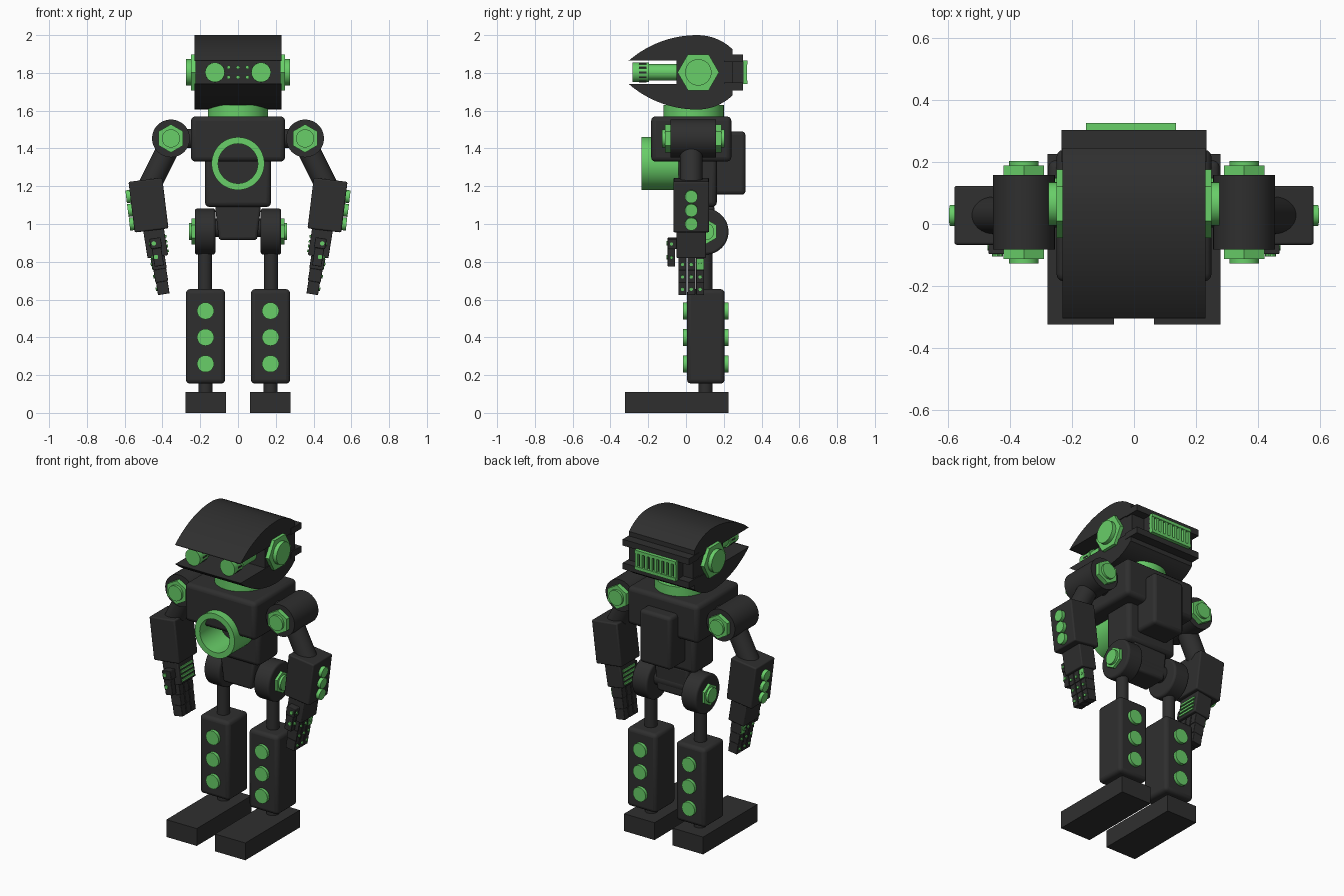
import bpy, bmesh, math
from mathutils import Matrix, Vector

cube = bpy.data.objects.get("Cube")
if cube:
    bpy.data.objects.remove(cube)


def material(name, rgb):
    m = bpy.data.materials.new(name)
    m.use_nodes = True
    m.diffuse_color = (*rgb, 1)
    m.node_tree.nodes["Principled BSDF"].inputs["Base Color"].default_value = (*rgb, 1)
    return m


DARK = material("charcoal", (0.028, 0.028, 0.028))
GREEN = material("bright green", (0.14, 0.62, 0.14))


def finish(name, bm, mat, matrix=None, bevel=0):
    if matrix:
        bm.transform(matrix)
    bmesh.ops.recalc_face_normals(bm, faces=bm.faces)
    mesh = bpy.data.meshes.new(name)
    bm.to_mesh(mesh)
    bm.free()
    mesh.materials.append(mat)
    mesh.shade_smooth()
    mesh.set_sharp_from_angle(angle=math.radians(25))
    ob = bpy.data.objects.new(name, mesh)
    bpy.context.collection.objects.link(ob)
    if bevel:
        mod = ob.modifiers.new("Bevel", "BEVEL")
        mod.width = bevel
        mod.segments = 3
    return ob


def box(name, lo, hi, mat=DARK, bevel=0, matrix=None, taper=1):
    """Box between two corners; taper narrows its lower end in x."""
    bm = bmesh.new()
    bmesh.ops.create_cube(bm, size=1)
    for v in bm.verts:
        if v.co.z < 0:
            v.co.x *= taper
        v.co = [(a + b) / 2 + c * (b - a) for a, b, c in zip(lo, hi, v.co)]
    return finish(name, bm, mat, matrix, bevel)


def rod(name, p0, p1, r, mat=GREEN, sides=32, spin=0, bevel=0, matrix=None):
    """Cylinder or prism from p0 to p1."""
    p0, p1 = Vector(p0), Vector(p1)
    d = p1 - p0
    bm = bmesh.new()
    bmesh.ops.create_cone(bm, cap_ends=True, segments=sides, radius1=r, radius2=r, depth=d.length)
    m = (Matrix.Translation((p0 + p1) / 2) @ d.to_track_quat("Z", "Y").to_matrix().to_4x4()
         @ Matrix.Rotation(math.radians(spin), 4, "Z"))
    return finish(name, bm, mat, matrix @ m if matrix else m, bevel)


# Head: two curved jaws, each an extruded side profile
HEAD_Z = 1.803


def jaw(name, up):
    outline = [(0.245, 0.062), (-0.305, 0.062)]
    for i in range(25):
        y = -0.305 + 0.55 * i / 24
        radius = 0.555 if y < 0.06 else 0.27
        outline.append((y, 0.197 - radius + math.sqrt(radius ** 2 - (y - 0.06) ** 2)))
    bm = bmesh.new()
    face = bm.faces.new([bm.verts.new((-0.23, y, HEAD_Z + up * z)) for y, z in outline])
    ext = bmesh.ops.extrude_face_region(bm, geom=[face])["geom"]
    bmesh.ops.translate(bm, vec=(0.46, 0, 0), verts=[v for v in ext if isinstance(v, bmesh.types.BMVert)])
    finish(name, bm, DARK)


for up, word in ((1, "upper"), (-1, "lower")):
    jaw(word + "_jaw", up)
    z0, z1 = sorted((HEAD_Z + up * 0.055, HEAD_Z + up * 0.095))
    box(word + "_back_lip", (-0.233, 0.2, z0), (0.233, 0.303, z1))
box("head_core", (-0.225, -0.05, HEAD_Z - 0.07), (0.225, 0.25, HEAD_Z + 0.07))

# Rear vent
box("vent_backing", (-0.155, 0.24, HEAD_Z - 0.057), (0.135, 0.305, HEAD_Z + 0.057))
for up in (1, -1):
    z = HEAD_Z + up * 0.052
    box("vent_rail", (-0.155, 0.3, z - 0.01), (0.135, 0.325, z + 0.01), GREEN)
for i in range(9):
    x = -0.146 + i * 0.034
    box("vent_bar", (x - 0.009, 0.3, HEAD_Z - 0.05), (x + 0.009, 0.322, HEAD_Z + 0.05), GREEN)

# Face lights between the eyes
for x in (-0.05, 0, 0.05):
    for z in (-0.026, 0.026):
        rod("face_light", (x, -0.045, HEAD_Z + z), (x, -0.065, HEAD_Z + z), 0.01, sides=10)

# Neck, torso, pelvis and backpack
rod("neck", (0, 0.04, 1.55), (0, 0.04, 1.63), 0.16, sides=48)
box("chest", (-0.25, -0.185, 1.33), (0.25, 0.24, 1.57), bevel=0.025)
box("abdomen", (-0.175, -0.04, 1.09), (0.175, 0.163, 1.36), bevel=0.025)
box("pelvis", (-0.122, -0.01, 0.915), (0.122, 0.15, 1.1), bevel=0.015, taper=0.83)
box("backpack", (-0.11, 0.15, 1.155), (0.11, 0.315, 1.49), bevel=0.02)

# Hollow chest tube
bm = bmesh.new()
ring = [bm.verts.new((r, y, 0)) for r, y in ((0.105, -0.235), (0.14, -0.235), (0.14, -0.03), (0.105, -0.03))]
edges = [bm.edges.new((ring[i], ring[(i + 1) % 4])) for i in range(4)]
bmesh.ops.spin(bm, geom=ring + edges, axis=(0, 1, 0), cent=(0, 0, 0), angle=math.tau, steps=48, use_merge=True)
bmesh.ops.remove_doubles(bm, verts=bm.verts, dist=0.0005)
finish("chest_tube", bm, GREEN, Matrix.Translation((0, 0, 1.32)))


def side_parts(s, side):
    def at(x, y, z):
        return (s * x, y, z)

    def sbox(name, lo, hi, mat=DARK, bevel=0, matrix=None):
        xs = sorted((s * lo[0], s * hi[0]))
        box(side + name, (xs[0], *lo[1:]), (xs[1], *hi[1:]), mat, bevel, matrix)

    # Ear bolt
    rod(side + "ear_nut", at(0.2, 0.065, HEAD_Z), at(0.25, 0.065, HEAD_Z), 0.11, sides=6, spin=30)
    rod(side + "ear_cap", at(0.24, 0.065, HEAD_Z), at(0.275, 0.065, HEAD_Z), 0.07)

    # Eye barrel with slotted front drum
    rod(side + "eye_barrel", at(0.122, -0.04, HEAD_Z), at(0.122, -0.21, HEAD_Z), 0.043)
    rod(side + "eye_drum", at(0.122, -0.195, HEAD_Z), at(0.122, -0.282, HEAD_Z), 0.052)
    for i in range(12):
        m = Matrix.Translation(at(0.122, 0, HEAD_Z)) @ Matrix.Rotation(i * math.tau / 12, 4, "Y")
        box(side + "eye_slot", (-0.005, -0.25, 0.046), (0.005, -0.208, 0.053), DARK, matrix=m)

    # Shoulder with a bolt at each end
    sx, sy, sz = 0.355, 0.038, 1.453
    rod(side + "shoulder", at(sx, sy - 0.12, sz), at(sx, sy + 0.12, sz), 0.1, DARK, 48)
    for f in (1, -1):
        rod(side + "shoulder_nut", at(sx, sy + f * 0.11, sz), at(sx, sy + f * 0.15, sz), 0.075, sides=6)
        rod(side + "shoulder_cap", at(sx, sy + f * 0.14, sz), at(sx, sy + f * 0.165, sz), 0.048)
    rod(side + "shoulder_axle", at(0.2, sy, sz), at(sx, sy, sz), 0.05, DARK)
    rod(side + "upper_arm", at(sx, 0.028, 1.43), at(0.475, 0.028, 1.19), 0.06, DARK)

    # Forearm, tilted inward, with outer knobs
    m = Matrix.Translation(at(0.474, 0.028, 1.1)) @ Matrix.Rotation(s * math.radians(7), 4, "Y")
    sbox("forearm", (-0.09, -0.095, -0.135), (0.09, 0.095, 0.135), bevel=0.008, matrix=m)
    for z in (0.058, -0.015, -0.088):
        rod(side + "forearm_knob", at(0.08, 0, z), at(0.112, 0, z), 0.034, matrix=m, sides=24)

    # Hand: palm with green inner bars, three jointed fingers and a thumb
    m = Matrix.Translation(at(0.447, 0.028, 0.97)) @ Matrix.Rotation(s * math.radians(9), 4, "Y")
    sbox("palm", (-0.055, -0.078, -0.145), (0.055, 0.078, 0), bevel=0.006, matrix=m)
    for i in range(4):
        z = -0.045 - i * 0.026
        sbox("palm_bar", (-0.062, -0.06, z - 0.007), (-0.05, 0.06, z + 0.007), GREEN, matrix=m)
    for y in (-0.047, 0, 0.047):
        for j in range(3):
            z, w = -0.18 - j * 0.067, 0.037 - j * 0.003
            sbox("finger_joint", (-w, y - 0.021, z - 0.032), (w, y + 0.021, z + 0.036), bevel=0.003, matrix=m)
            rod(side + "finger_light", at(w, y, z), at(w + 0.007, y, z), 0.009, sides=10, matrix=m)
    sbox("finger_plate", (0.03, 0.028, -0.208), (0.04, 0.067, -0.152), GREEN, matrix=m)
    sbox("thumb_base", (-0.03, -0.125, -0.1), (0.03, -0.07, -0.045), bevel=0.004, matrix=m)
    sbox("thumb_tip", (-0.025, -0.125, -0.195), (0.025, -0.085, -0.1), bevel=0.004, matrix=m)
    for z in (-0.072, -0.145):
        rod(side + "thumb_light", at(0.01, -0.12, z), at(0.01, -0.132, z), 0.012, sides=10, matrix=m)
        rod(side + "thumb_side_light", at(0.02, -0.105, z), at(0.036, -0.105, z), 0.009, sides=10, matrix=m)

    # Hip disc and bolt
    ly, lx = 0.103, 0.172
    rod(side + "hip", at(0.12, ly, 0.96), at(0.228, ly, 0.96), 0.122, DARK, 48, bevel=0.012)
    rod(side + "hip_nut", at(0.22, ly, 0.96), at(0.245, ly, 0.96), 0.068, sides=6)
    rod(side + "hip_cap", at(0.24, ly, 0.96), at(0.26, ly, 0.96), 0.046)
    rod(side + "hip_axle", at(0, ly, 0.98), at(0.14, ly, 0.98), 0.05, DARK)

    # Leg and foot
    rod(side + "thigh", at(lx + 0.003, ly, 0.63), at(lx + 0.003, ly, 0.9), 0.037, DARK)
    sbox("shin", (0.068, 0.005, 0.155), (0.276, 0.205, 0.655), bevel=0.022)
    for z in (0.54, 0.4, 0.26):
        rod(side + "shin_knob", at(lx, -0.015, z), at(lx, 0.225, z), 0.045, sides=24)
    rod(side + "ankle", at(lx, ly, 0.09), at(lx, ly, 0.17), 0.037, DARK)
    sbox("foot", (0.064, -0.323, 0), (0.278, 0.225, 0.11))


side_parts(1, "left_")
side_parts(-1, "right_")
